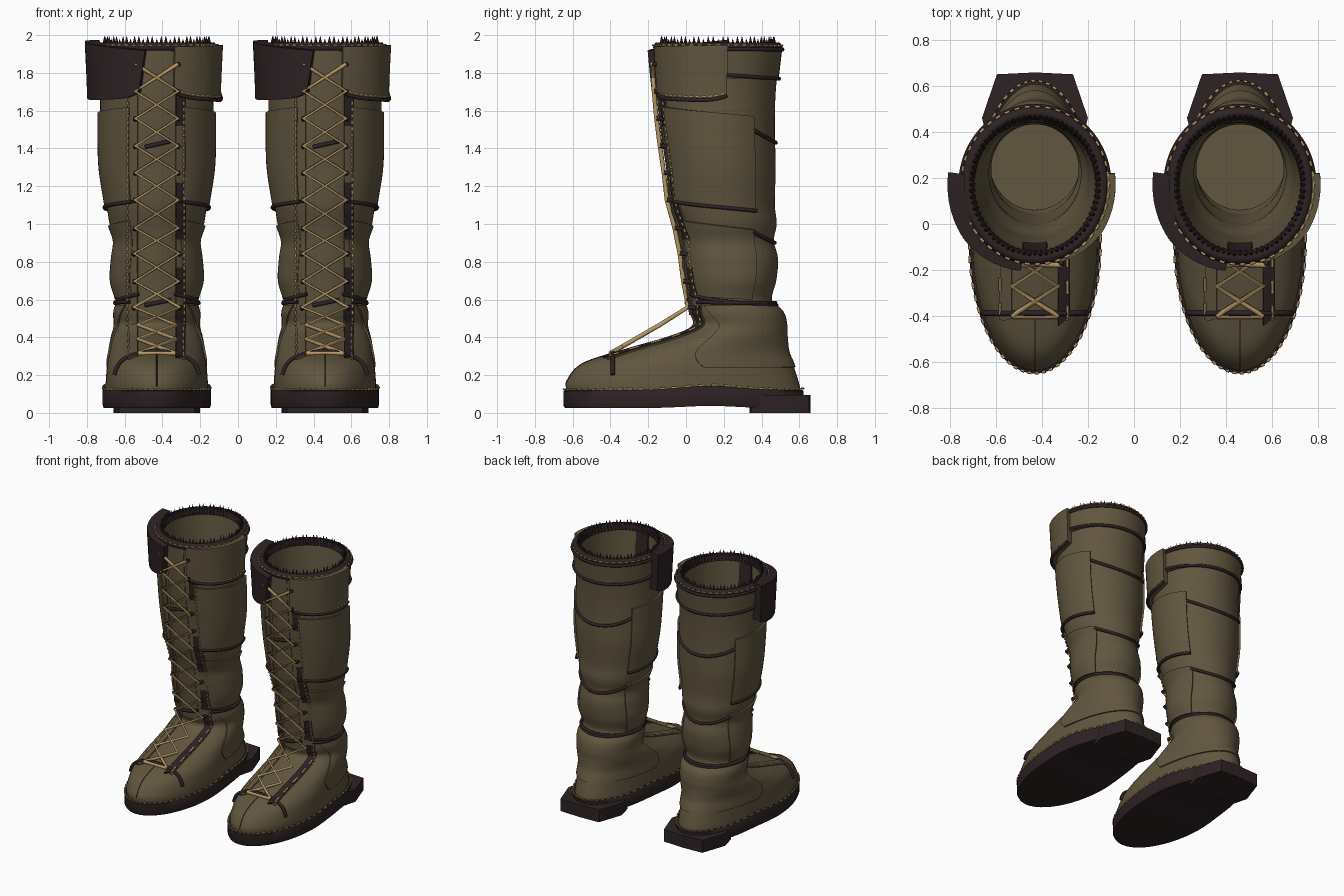
import bpy, bmesh, math
from mathutils import Vector

cube = bpy.data.objects.get("Cube")
if cube:
    bpy.data.objects.remove(cube, do_unlink=True)


def material(name, rgb):
    m = bpy.data.materials.new(name)
    m.use_nodes = True
    m.diffuse_color = (*rgb, 1)
    m.node_tree.nodes["Principled BSDF"].inputs["Base Color"].default_value = (*rgb, 1)
    m.node_tree.nodes["Principled BSDF"].inputs["Roughness"].default_value = 0.8
    return m


OLIVE = material("olive leather", (0.12, 0.092, 0.05))
DARK = material("dark brown leather", (0.027, 0.016, 0.017))
TAN = material("tan cord", (0.47, 0.31, 0.13))

# Boot sections: height, front y, back y, half width, y of widest point
SECTIONS = [
    (.11, -.635, .61, .272, -.08), (.17, -.63, .595, .27, -.08), (.26, -.55, .565, .262, -.03),
    (.32, -.38, .54, .25, .05), (.4, -.1, .53, .235, .2), (.46, .03, .528, .22, .27),
    (.53, .02, .51, .222, .26), (.59, .015, .455, .21, .24), (.7, 0, .478, .238, .24),
    (.82, -.02, .487, .232, .23), (.91, -.03, .465, .222, .22), (1, -.05, .48, .25, .21),
    (1.1, -.08, .47, .265, .2), (1.3, -.1, .475, .295, .19), (1.5, -.13, .47, .3, .18),
    (1.7, -.15, .475, .3, .17), (1.935, -.165, .5, .31, .17)]
TOP = SECTIONS[-1][0]
parts = []


def lerp(a, b, t):
    return a + (b - a) * t


def section(z):
    """Smoothly interpolated front, back, half width and centre at a height."""
    s = SECTIONS
    z = min(max(z, s[0][0]), TOP)
    i = max(k for k in range(len(s) - 1) if s[k][0] <= z)

    def slope(k, c):
        lo, hi = s[max(k - 1, 0)], s[min(k + 1, len(s) - 1)]
        return (hi[c] - lo[c]) / (hi[0] - lo[0])
    h = s[i + 1][0] - s[i][0]
    t = (z - s[i][0]) / h
    w = t * t * (3 - 2 * t)
    return [lerp(s[i][c], s[i + 1][c], w) + h * t * (1 - t)
            * (slope(i, c) * (1 - t) - slope(i + 1, c) * t) for c in range(1, 5)]


def raw(t, z):
    f, b, w, c = section(z)
    reach = c - f if math.cos(t) > 0 else b - c
    return Vector((w * math.sin(t), c - reach * math.cos(t), z))


def wrap(deg, z, off=0.0):
    """Point on the boot at an angle from the front, lifted along the normal."""
    t, zc, e = math.radians(deg), min(max(z, .115), TOP - .005), .004
    n = (raw(t + e, zc) - raw(t - e, zc)).cross(raw(t, zc + e) - raw(t, zc - e))
    return raw(t, z) + n.normalized() * off


def across(x, z, off=0.0):
    """Point on the front of the boot at a sideways distance."""
    return wrap(math.degrees(math.asin(x / section(z)[2])), z, off)


def loft(name, rows, mat, solid=False):
    n = len(rows[0])
    faces = []
    for i in range(len(rows) - 1):
        for j in range(n if solid else n - 1):
            k = (j + 1) % n
            faces.append((i * n + j, i * n + k, (i + 1) * n + k, (i + 1) * n + j))
    if solid:
        for base in (0, (len(rows) - 1) * n):
            for j in range(n // 2):
                loop = (j, j + 1, n - j - 1, (n - j) % n)
                faces.append([base + v for v in dict.fromkeys(loop)])
    me = bpy.data.meshes.new(name)
    me.from_pydata([p for r in rows for p in r], [], faces)
    if solid:
        bm = bmesh.new()
        bm.from_mesh(me)
        bmesh.ops.recalc_face_normals(bm, faces=bm.faces)
        bm.to_mesh(me)
        bm.free()
    add(name, me, mat)


def add(name, me, mat):
    me.materials.append(mat)
    me.shade_smooth()
    me.set_sharp_from_angle(angle=math.radians(40))
    ob = bpy.data.objects.new(name, me)
    bpy.context.collection.objects.link(ob)
    parts.append(ob)


def patch(name, mat, low, high, za, zb, off, base=-.005, where=wrap, mirror=False, n=24, sag=0):
    """Raised panel: low/high are side limits at bottom/top, za/zb heights at each side."""
    steps = [0] + [k / n for k in range(n + 1)] + [1]
    rows = []
    for i, v in enumerate(steps):
        row = []
        for j, u in enumerate(steps):
            a = lerp(lerp(*low, u), lerp(*high, u), v)
            z = lerp(lerp(*za, v), lerp(*zb, v), u) - sag * (1 - v) * (1 - (2 * u - 1) ** 4)
            edge = i in (0, n + 2) or j in (0, n + 2)
            row.append(where(a, z, base if edge else off(u) if callable(off) else off))
        rows.append([Vector((-p.x, p.y, p.z)) for p in reversed(row)] if mirror else row)
    loft(name, rows, mat)


def strand(name, paths, mat, radius, cyclic=False):
    cu = bpy.data.curves.new(name, 'CURVE')
    cu.dimensions = '3D'
    cu.bevel_depth, cu.bevel_resolution, cu.use_fill_caps = radius, 1, True
    for pts in paths:
        sp = cu.splines.new('POLY')
        sp.points.add(len(pts) - 1)
        for q, p in zip(sp.points, pts):
            q.co = (*p, 1)
        sp.use_cyclic_u = cyclic
    cu.materials.append(mat)
    ob = bpy.data.objects.new(name, cu)
    bpy.context.collection.objects.link(ob)
    parts.append(ob)


def line(a0, a1, z0, z1, off, n=40, where=wrap):
    return [where(lerp(a0, a1, k / n), lerp(z0, z1, k / n), off) for k in range(n + 1)]


def back_line(a, z0, z1, off, n=60):
    """Line round the back, dipping smoothly to its lowest point there."""
    return [wrap(lerp(a, 360 - a, k / n), lerp(z1, z0, (2 * k / n - 1) ** 2), off)
            for k in range(n + 1)]


def dashes(pts):
    return [pts[i:i + 2] for i in range(0, len(pts) - 1, 2)]


# Upper with an open top and inner lining
N = 72
levels = [lerp(.11, .5, k / 36) for k in range(36)] + [lerp(.5, TOP, k / 60) for k in range(61)]
rows = [[raw(math.tau * j / N, z) for j in range(N)] for z in levels]
for z in reversed(levels[8:]):
    mid = Vector((0, section(z)[3], z))
    rows.append([mid + (raw(math.tau * j / N, z) - mid) * .9 for j in range(N)])
loft("boot_upper", rows, OLIVE, solid=True)


# Sole with a raised waist, and the heel block
def arch(y):
    return math.exp(-((y - .13) / .2) ** 2)


outline = [wrap(360 * j / N, .115, .015) for j in range(N)]
loft("sole", [[(p.x * s, p.y * s, z + lift * arch(p.y)) for p in outline]
              for z, s, lift in ((.025, .985, .012), (.04, 1, .012), (.115, 1, .022),
                                 (.122, .985, .022))], DARK, solid=True)
half = [(0, .335), (.2, .345), (.23, .46), (.165, .65), (0, .658)]
ring = half + [(-x, y) for x, y in half[-2:0:-1]]
loft("heel_block", [[(x, y, z) for x, y in ring] for z in (0, .095)], DARK, solid=True)

# Raised leather panels on both sides
for side, flip in (("left", False), ("right", True)):
    patch(side + "_calf_panel", OLIVE, (30, 127), (28, 127), (1.12, 1.62), (1.07, 1.57), .014, mirror=flip)
    patch(side + "_ankle_panel", OLIVE, (36, 120), (33, 125), (.62, 1.02), (.6, .97), .011, mirror=flip)
    patch(side + "_placket", OLIVE, (.1, .15), (.1, .15), (.3, 1.78), (.28, 1.78),
          .008, where=across, mirror=flip, n=60)
for k, (lo, hi) in enumerate(((.29, .57), (.63, .77), (.92, 1.22), (1.52, 1.72))):
    patch(f"placket_facing_{k + 1}", DARK, (.1, .147), (.1, .147), (lo, hi), (lo, hi), .012, where=across)
patch("heel_counter", OLIVE, (103, 257), (50, 310), (.24, .57), (.24, .57), .009, n=40)
patch("tongue", OLIVE, (-.07, .07), (-.07, .07), (.52, 1.92), (.52, 1.92), .006, where=across, n=40)
patch("tongue_lining", DARK, (-.06, .06), (-.06, .06), (1.45, 1.92), (1.45, 1.92), -.042, -.03, across)

# Folded cuff flaps, one in each leather
patch("right_cuff_flap", DARK, (16, 98), (10, 98), (1.7, 1.92), (1.69, 1.975),
      lambda u: .045 + .025 * min(1, u * 2), mirror=True, sag=.035)
patch("left_cuff_flap", OLIVE, (17, 98), (17, 98), (1.7, 1.94), (1.68, 1.95),
      lambda u: .02 + .02 * min(1, u * 2), sag=.03)
patch("back_cuff_band", OLIVE, (98, 262), (98, 262), (1.77, 1.92), (1.77, 1.92), .01)

# Dark corded seams
hem = [wrap(lerp(17, 98, k / 30), lerp(1.7, 1.68, k / 30) - .03 * (1 - (k / 15 - 1) ** 4),
            .02 + .02 * min(1, k / 15)) for k in range(31)]
seams = [hem, back_line(98, 1.79, 1.77, .012), back_line(98, 1.925, 1.925, .012),
         back_line(126, 1.5, 1.43, .004), back_line(122, .96, .9, .004),
         back_line(25, .63, .565, .008), back_line(40, .59, .575, .012)]
for s in (1, -1):
    seams.append(line(s * 28, s * 127, 1.12, 1.07, .014))
strand("corded_seams", seams, DARK, .011)
strand("tongue_loops", [line(-.06, .07, z, z + .03, .012, 8, across) for z in (.57, 1.41)], DARK, .012)
strand("toe_crease", [line(0, 0, .14, .31, 0)], DARK, .003)

# Toe cap seam following the vamp at one depth
cap = []
for k in range(25):
    z = lerp(.2, .317, (k / 24) ** .6)
    f, b, w, c = section(z)
    cap.append(wrap(math.degrees(math.acos(min(1, (c + .385) / (c - f)))), z, .008))
cap = cap + [Vector((-p.x, p.y, p.z)) for p in reversed(cap)]
strand("toe_cap_seam", [cap], DARK, .012)

# Rim roll and its ragged fringe
rim = [wrap(360 * k / N, TOP, -.017) for k in range(N)]
strand("rim_roll", [rim], DARK, .028, cyclic=True)
bm = bmesh.new()
for k, p in enumerate(rim):
    tall = .08 if k % 3 else .065
    geo = bmesh.ops.create_cone(bm, segments=5, radius1=.021, radius2=0, depth=tall, cap_ends=True)
    bmesh.ops.translate(bm, verts=geo["verts"], vec=(p.x * .95, lerp(.17, p.y, .95), 1.917 + tall / 2))
fringe = bpy.data.meshes.new("rim_fringe")
bm.to_mesh(fringe)
bm.free()
add("rim_fringe", fringe, DARK)

# Tan stitching on welt, rim, flap hem and plackets
welt = [wrap(360 * k / 120, .115, .013) for k in range(121)]
stitches = dashes([p + Vector((0, 0, .01 + .022 * arch(p.y))) for p in welt])
stitches += dashes([wrap(360 * k / 90, TOP + .012, .01) for k in range(91)])
stitches += dashes([p + Vector((0, 0, .018)) for p in hem])
for x in (-.147, .137):
    stitches += dashes(line(x, x, .29, 1.8, .014, 90, across))
strand("stitching", stitches, TAN, .006)

# Criss-cross laces: free over the instep, then close up the shaft
rungs = [[Vector((s * .1, lerp(-.4, -.01, k / 3), lerp(.315, .54, k / 3))) for s in (-1, 1)]
         for k in range(3)]
rungs += [[across(s * .1, lerp(.56, 1.85, k / 9), .04) for s in (-1, 1)] for k in range(10)]
laces = [[r[(k + s) % 2] for k, r in enumerate(rungs)] for s in (0, 1)]
strand("laces", laces + [rungs[0]], TAN, .012)
strand("eyelets", [[p, p + Vector((0, .04, -.005))] for r in rungs[3:] for p in r], DARK, .013)

# Place the pair
for ob in parts:
    twin = ob.copy()
    bpy.context.collection.objects.link(twin)
    name = ob.name
    ob.name, twin.name = "right_boot_" + name, "left_boot_" + name
    ob.location.x, twin.location.x = -.43, .46
